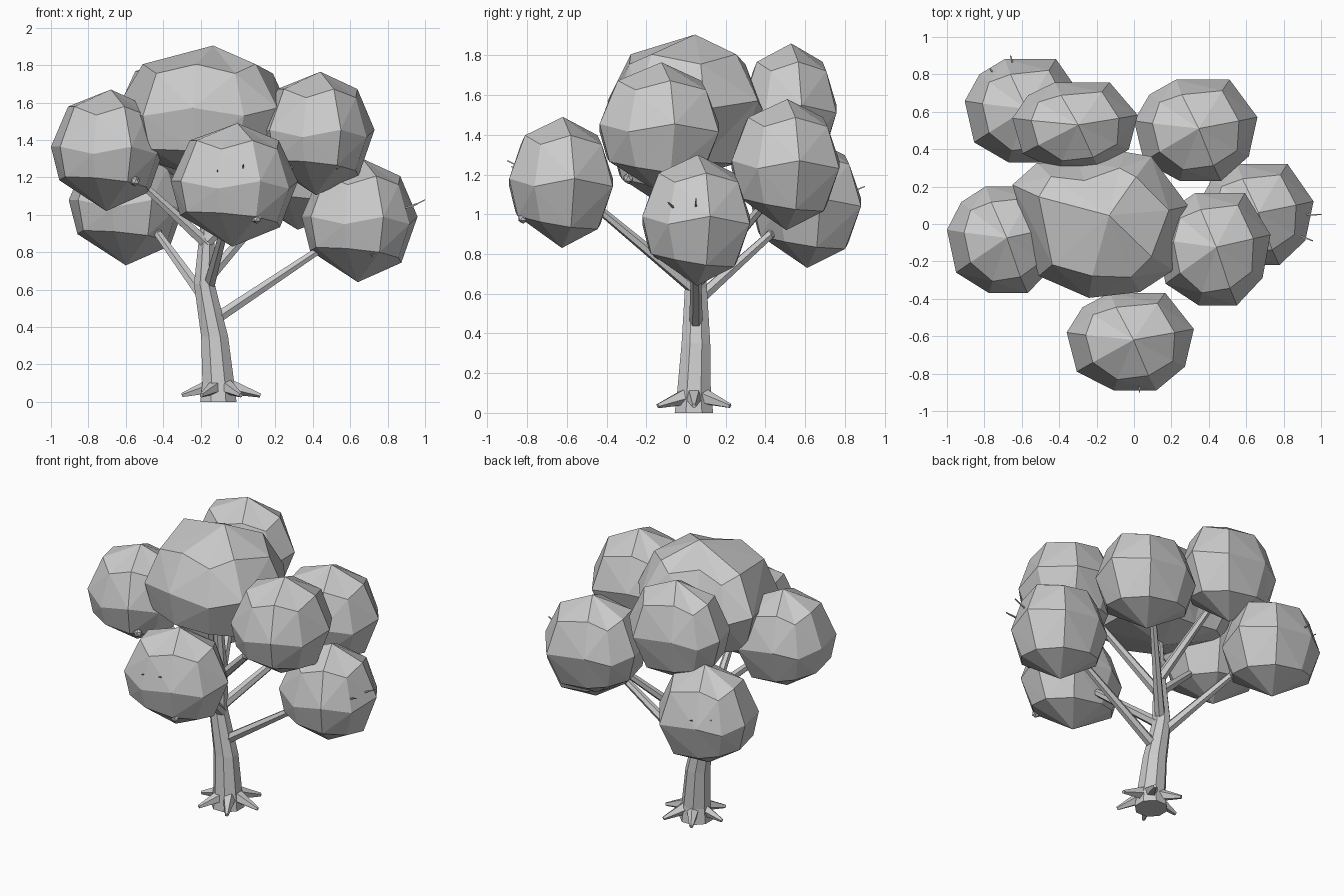
import bpy, bmesh, math
from mathutils import Vector

if "Cube" in bpy.data.objects:
    bpy.data.objects.remove(bpy.data.objects["Cube"])

grey = bpy.data.materials.new("plain_grey")
grey.diffuse_color = (0.6, 0.6, 0.6, 1)
grey.use_nodes = True
grey.node_tree.nodes["Principled BSDF"].inputs["Base Color"].default_value = grey.diffuse_color


def finish(bm, name):
    bmesh.ops.recalc_face_normals(bm, faces=bm.faces)
    me = bpy.data.meshes.new(name)
    bm.to_mesh(me)
    bm.free()
    me.materials.append(grey)
    ob = bpy.data.objects.new(name, me)
    bpy.context.collection.objects.link(ob)
    return ob


def bridge(bm, a, b):
    n = len(a)
    for k in range(n):
        bm.faces.new((a[k], a[(k + 1) % n], b[(k + 1) % n], b[k]))


def tube(name, path, radii, sides, level=False):
    """Flat-sided tapered tube along a path."""
    bm = bmesh.new()
    pts = [Vector(p) for p in path]
    rings = []
    for i, (p, r) in enumerate(zip(pts, radii)):
        d = pts[min(i + 1, len(pts) - 1)] - pts[max(i - 1, 0)]
        d = Vector((0, 0, 1)) if level else d.normalized()
        u = d.cross(Vector((0, 1, 0)) if abs(d.y) < 0.8 else Vector((1, 0, 0))).normalized()
        v = d.cross(u)
        rings.append([bm.verts.new(p + r * (u * math.cos(a) + v * math.sin(a)))
                      for a in (2 * math.pi * (k + 0.5) / sides for k in range(sides))])
    for a, b in zip(rings, rings[1:]):
        bridge(bm, a, b)
    bm.faces.new(rings[0])
    bm.faces.new(rings[-1])
    return finish(bm, name)


# Widest outline of a leaf clump, seen from above
OUTLINE = [(-1, .17), (-.75, .68), (-.32, .97), (.55, .97), (1, .24),
           (.86, -.52), (.41, -1), (-.26, -1), (-.84, -.62)]
CROWN = [(-1, .55), (-.72, .85), (-.26, .87), (.28, 1), (.58, .94),
         (1, .26), (.83, -.62), (.45, -.92), (-.13, -1), (-.70, -.70)]


def foliage(name, c, r, outline=OUTLINE, drop=0.0, tip=(0.05, 0.02)):
    """Faceted clump with a pointed top, fitted to centre c and half-sizes r."""
    bm = bmesh.new()

    def put(x, y, z):
        return bm.verts.new((c[0] + r[0] * x, c[1] + r[1] * y, c[2] + r[2] * z))

    mid = [put(x, y, 0.06 * (-1) ** i) for i, (x, y) in enumerate(outline)]
    up, low = [], []
    for i, (x, y) in enumerate(outline):
        s = 0.78 if i % 2 else 0.70
        up.append(put(s * x, s * y, 0.58 if i % 2 else 0.72))
        t = (x + y) / 1.4                     # underside is deeper to the back right
        s = 0.80 - 0.09 * t
        low.append(put(s * x, s * y, -0.57 - drop - 0.13 * t))
    top, bottom = put(*tip, 1), put(-0.03, drop, -1)
    bridge(bm, low, mid)
    bridge(bm, mid, up)
    count = len(outline)
    for k in range(count):
        n = (k + 1) % count
        bm.faces.new((up[k], up[n], top))
        bm.faces.new((low[n], low[k], bottom))
    bmesh.ops.triangulate(bm, faces=bm.faces[:])
    finish(bm, name)


# Leaf clumps
foliage("foliage_crown", (-0.18, -0.005, 1.55), (0.47, 0.39, 0.355), CROWN, 0.12, (0.1, 0.13))
clumps = {
    "left": ((-0.695, -0.08, 1.345), (0.305, 0.29, 0.325)),
    "front": ((-0.02, -0.625, 1.16), (0.34, 0.265, 0.33)),
    "front_right": ((0.425, -0.13, 1.435), (0.305, 0.305, 0.33)),
    "right": ((0.65, 0.055, 0.97), (0.31, 0.275, 0.33)),
    "back_right": ((0.33, 0.505, 1.25), (0.33, 0.275, 0.33)),
    "back": ((-0.315, 0.525, 1.53), (0.335, 0.24, 0.33)),
    "back_left": ((-0.59, 0.61, 1.06), (0.315, 0.28, 0.33)),
}
for part, (c, r) in clumps.items():
    foliage("foliage_" + part, c, r)

# Trunk
tube("trunk",
     [(-0.105, 0.04, 0), (-0.105, 0.04, 0.1), (-0.125, 0.05, 0.35),
      (-0.18, 0.05, 0.63), (-0.165, 0.05, 0.92), (-0.17, 0.02, 1.3)],
     [0.105, 0.092, 0.078, 0.06, 0.042, 0.032], 8, True)

# Branches reaching into each clump
branches = {
    "right": ((-0.11, 0.05, 0.45), (0.46, 0.05, 0.83)),
    "front": ((-0.155, 0.05, 0.62), (-0.05, -0.42, 1.01)),
    "back_left": ((-0.19, 0.06, 0.57), (-0.45, 0.46, 0.93)),
    "left": ((-0.16, 0.04, 0.84), (-0.52, -0.05, 1.17)),
    "front_right": ((-0.16, 0.03, 0.86), (0.28, -0.08, 1.29)),
    "back_right": ((-0.16, 0.06, 0.66), (0.20, 0.42, 1.08)),
    "back": ((-0.16, 0.06, 0.94), (-0.28, 0.38, 1.33)),
}
for part, (a, b) in branches.items():
    tube("branch_" + part, [a, b], [0.034, 0.022], 6)

# Root spikes around the base
for i in range(6):
    a = math.tau * i / 6
    ca, sa = math.cos(a), math.sin(a)
    tube(f"root_{i + 1}",
         [(-0.09 + q * ca, 0.04 + q * sa, z) for q, z in ((0.06, 0.08), (0.21, 0.035))],
         [0.042, 0.012], 5)

# Twigs poking out of the leaves
twigs = [((0.88, 0.05, 1.02), (1.0, 0.05, 1.08)), ((0.88, -0.06, 1.03), (0.955, -0.09, 1.06)),
         ((-0.73, 0.78, 1.12), (-0.77, 0.83, 1.14)), ((-0.64, 0.83, 1.11), (-0.66, 0.90, 1.14)),
         ((0.02, -0.80, 1.22), (0.03, -0.90, 1.27)), ((-0.11, -0.80, 1.21), (-0.11, -0.88, 1.24))]
for i, (a, b) in enumerate(twigs):
    tube(f"twig_{i + 1}", [a, b], [0.007, 0.004], 4)

# Small fruit-like knobs under the clumps
knobs = [(-0.55, -0.29, 1.18), (0.10, -0.82, 0.98), (0.53, -0.35, 1.27),
         (0.72, -0.14, 0.80), (0.27, -0.30, 1.25), (-0.43, 0.43, 0.90)]
for i, p in enumerate(knobs):
    bm = bmesh.new()
    bmesh.ops.create_icosphere(bm, subdivisions=1, radius=0.028)
    for v in bm.verts:
        v.co += Vector(p)
    finish(bm, f"knob_{i + 1}")
